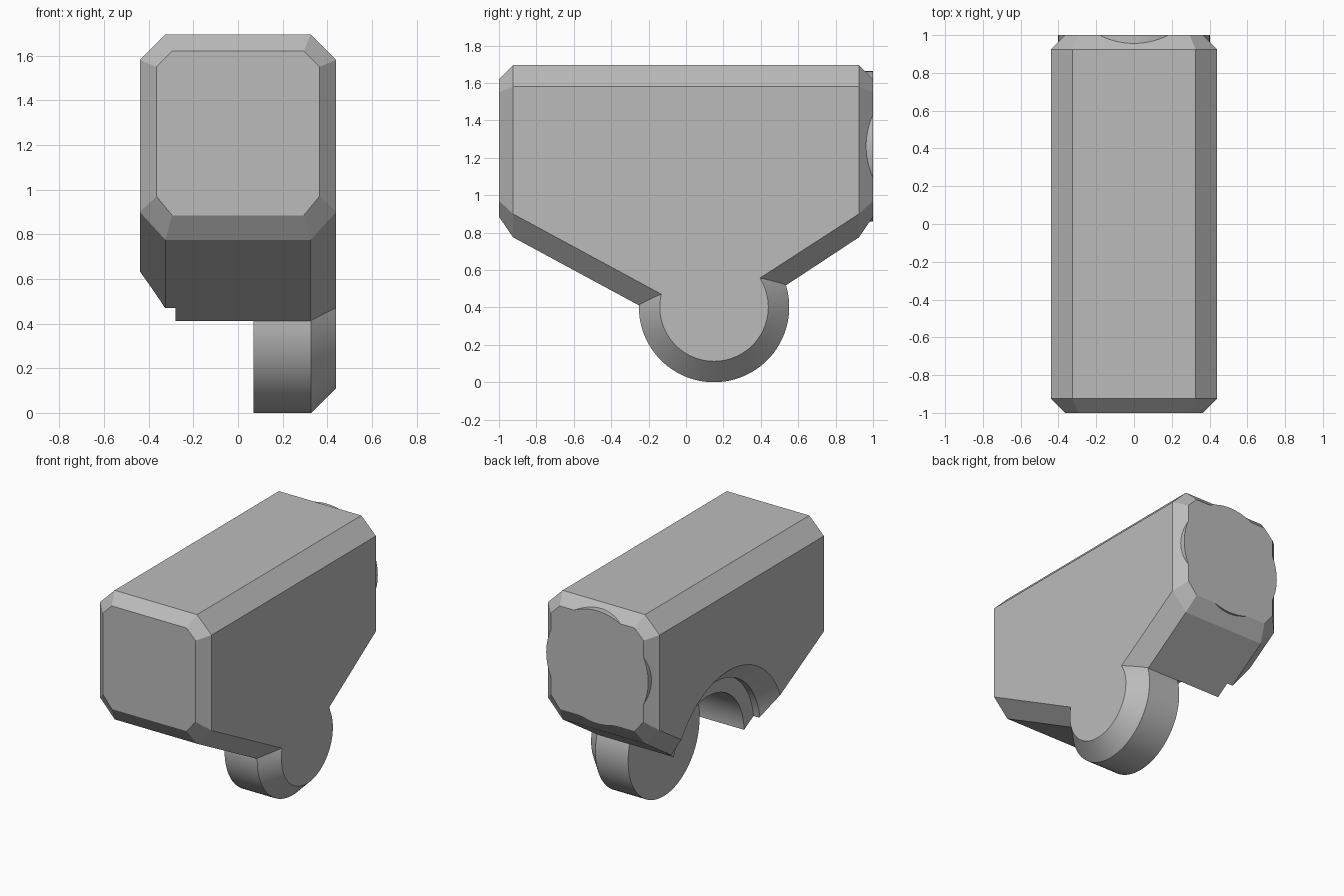
import bpy, bmesh
from math import radians
from mathutils import Matrix, Vector

if "Cube" in bpy.data.objects:
    bpy.data.objects.remove(bpy.data.objects["Cube"])

# One plain grey
GREY = (0.5, 0.5, 0.5, 1)
mat = bpy.data.materials.new("plain grey")
mat.use_nodes = True
mat.diffuse_color = GREY
mat.node_tree.nodes["Principled BSDF"].inputs["Base Color"].default_value = GREY

W, WI = 0.44, 0.325            # half width at the side faces and inside the bevel
CY, CZ, R = 0.15, 0.402, 0.402  # hinge axis and radius


def make_object(name, bm):
    bmesh.ops.recalc_face_normals(bm, faces=bm.faces)
    mesh = bpy.data.meshes.new(name)
    bm.to_mesh(mesh)
    bm.free()
    mesh.materials.append(mat)
    obj = bpy.data.objects.new(name, mesh)
    bpy.context.collection.objects.link(obj)
    return obj


def turned(name, profile, axis, centre, segments=96):
    """Solid of revolution; profile is (position along axis, radius)."""
    bm = bmesh.new()
    rings = []
    for pos, rad in profile:
        ring = []
        for i in range(segments):
            spin = Matrix.Rotation(radians(360 * i / segments), 3, axis)
            along = Vector((pos, 0, 0)) if axis == 'X' else Vector((0, pos, 0))
            ring.append(bm.verts.new(Vector(centre) + along + spin @ Vector((0, 0, rad))))
        rings.append(ring)
    for a, b in zip(rings, rings[1:]):
        for i in range(segments):
            j = (i + 1) % segments
            bm.faces.new((a[i], a[j], b[j], b[i]))
    bm.faces.new(rings[0])
    bm.faces.new(rings[-1])
    return make_object(name, bm)


# Bevelled block: two side outlines (y, z) mirrored in x, closed by bevelled ends
side = [(-.925, 1.58), (.925, 1.58), (.925, .9), (.4, .56), (CY, CZ), (-.13, .47), (-.925, .9)]
rim = [(-.925, 1.695), (.925, 1.695), (.925, .775), (.53, .515), (CY, CZ), (-.25, .41), (-.925, .775)]
bm = bmesh.new()
loops = [[bm.verts.new((x, y, z)) for y, z in outline]
         for x, outline in ((-W, side), (-WI, rim), (WI, rim), (W, side))]
n = len(side)
bm.faces.new(loops[0])
bm.faces.new(loops[-1])
for a, b in zip(loops, loops[1:]):
    for i in range(n):
        if i not in (1, n - 1):     # ends are closed below
            j = (i + 1) % n
            bm.faces.new((a[i], a[j], b[j], b[i]))
end_half = [(.295, 1.62), (.365, 1.55), (.365, .97), (.295, .885)]
for y, top, bottom in ((-1, 0, n - 1), (1, 1, 2)):
    outer = [loops[k][top] for k in (2, 3)] + [loops[k][bottom] for k in (3, 2, 1, 0)] \
        + [loops[k][top] for k in (0, 1)]
    outline = end_half + [(-x, z) for x, z in reversed(end_half)]
    inner = [bm.verts.new((x, y, z)) for x, z in outline]
    bm.faces.new(inner)
    for i in range(8):
        j = (i + 1) % 8
        bm.faces.new((outer[i], outer[j], inner[j], inner[i]))
body = make_object("hinge_link_body", bm)

# Hinge lug, round end boss and stepped clearance cut
lug = turned("hinge_lug", [(-.05, R), (WI + .003, R), (W, .29)], 'X', (0, CY, CZ))
boss = turned("end_boss", [(.8, R), (1, R)], 'Y', (0, 0, 1.262))
cut = turned("hinge_clearance_cutter",
             [(.07, R + .002), (-.28, R + .002), (-.28, .515), (-.33, .515), (-.5, .69)],
             'X', (0, CY, CZ))

bpy.context.view_layer.objects.active = body
for tool, operation in ((lug, 'UNION'), (boss, 'UNION'), (cut, 'DIFFERENCE')):
    tool.hide_render = True
    mod = body.modifiers.new(tool.name, 'BOOLEAN')
    mod.operation = operation
    mod.solver = 'EXACT'
    mod.object = tool
    bpy.ops.object.modifier_apply(modifier=mod.name)
    bpy.data.objects.remove(tool)

# Merge coplanar pieces, then smooth only the round surfaces
bm = bmesh.new()
bm.from_mesh(body.data)
bmesh.ops.remove_doubles(bm, verts=bm.verts, dist=0.0005)
bmesh.ops.dissolve_limit(bm, angle_limit=radians(0.5), verts=bm.verts, edges=bm.edges)
bm.to_mesh(body.data)
bm.free()
bpy.ops.object.select_all(action='DESELECT')
body.select_set(True)
bpy.ops.object.shade_smooth_by_angle(angle=radians(20))
